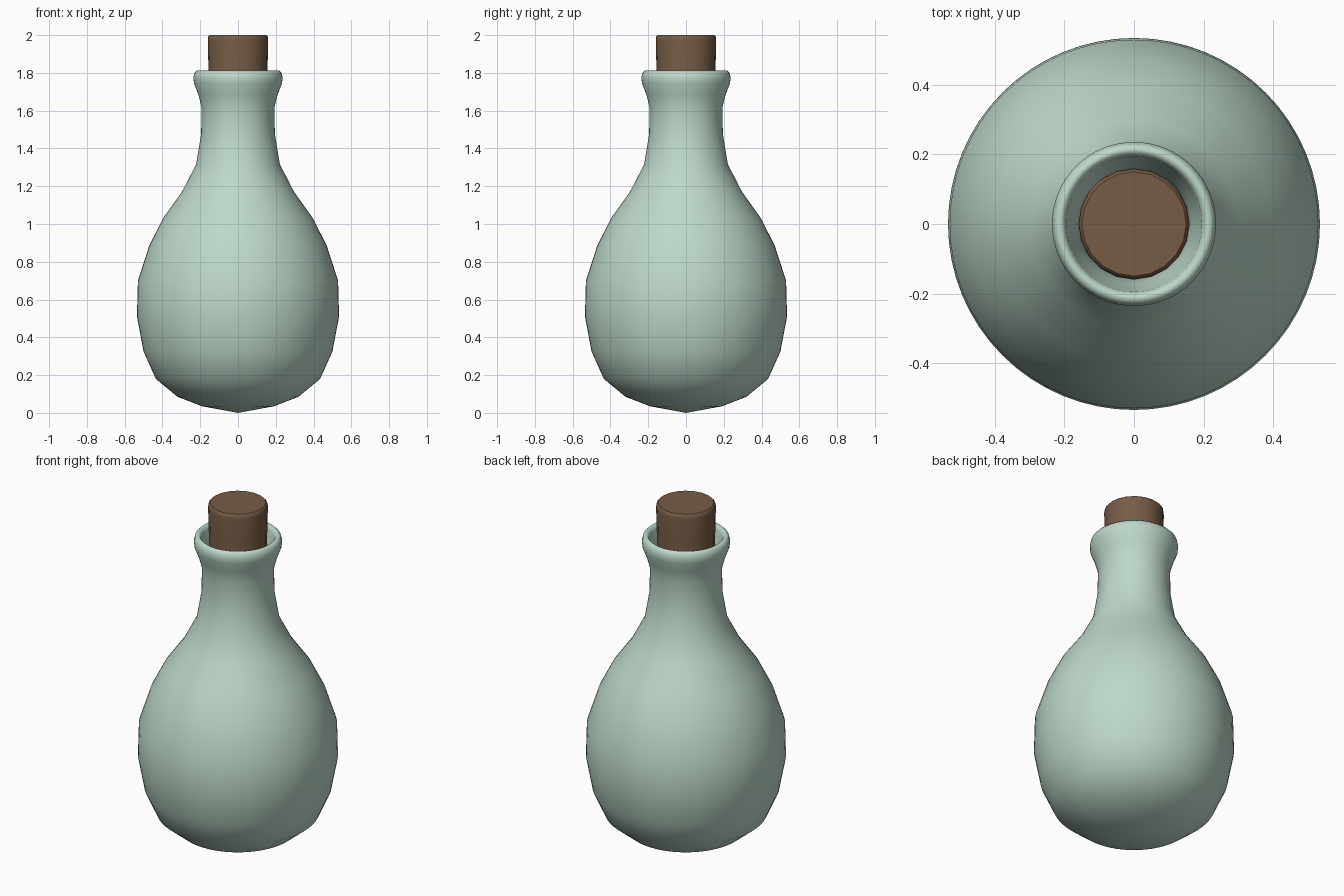
import bpy, math

cube = bpy.data.objects.get("Cube")
if cube:
    bpy.data.objects.remove(cube, do_unlink=True)


def material(name, color):
    mat = bpy.data.materials.new(name)
    mat.use_nodes = True
    mat.diffuse_color = (*color, 1)
    bsdf = mat.node_tree.nodes["Principled BSDF"]
    bsdf.inputs["Base Color"].default_value = (*color, 1)
    bsdf.inputs["Roughness"].default_value = 0.6
    return mat


def lathe(name, profile, sides, mat, angle):
    """Revolve an (r, z) profile around z; points with r = 0 become poles."""
    verts, rings, faces = [], [], []
    for r, z in profile:
        count = sides if r > 0 else 1
        start = len(verts)
        for i in range(count):
            a = 2 * math.pi * i / sides
            verts.append((r * math.cos(a), r * math.sin(a), z))
        rings.append([start + i % count for i in range(sides)])
    for low, high in zip(rings, rings[1:]):
        for i in range(sides):
            j = (i + 1) % sides
            quad = [low[i], low[j], high[j], high[i]]
            faces.append(list(dict.fromkeys(quad)))
    mesh = bpy.data.meshes.new(name)
    mesh.from_pydata(verts, [], faces)
    mesh.update()
    mesh.materials.append(mat)
    obj = bpy.data.objects.new(name, mesh)
    bpy.context.collection.objects.link(obj)
    bpy.ops.object.select_all(action="DESELECT")
    obj.select_set(True)
    bpy.context.view_layer.objects.active = obj
    bpy.ops.object.shade_smooth_by_angle(angle=math.radians(angle))
    return obj


glass = material("pale green glass", (0.51, 0.69, 0.585))
cork = material("brown cork", (0.18, 0.108, 0.06))

# Bottle: outer wall from the base up to the lip, then the inner wall back down
outer = [(0, 0), (0.19, 0.035), (0.32, 0.085), (0.435, 0.18), (0.5, 0.325),
         (0.535, 0.51), (0.53, 0.7), (0.47, 0.885), (0.397, 1.03),
         (0.297, 1.17), (0.222, 1.315), (0.195, 1.475), (0.193, 1.62),
         (0.21, 1.685), (0.233, 1.745), (0.236, 1.775), (0.23, 1.8),
         (0.217, 1.813)]
lip = [(0.203, 1.808), (0.195, 1.79), (0.19, 1.755), (0.172, 1.69)]
wall = 0.035
inner = [(max(r - wall, 0), z + (wall if z < 0.3 else 0))
         for r, z in reversed(outer[:13])]
lathe("bottle", outer + lip + inner, 64, glass, 80)

# Cork stopper, slightly tapered, with a small bevel on its top edge
lathe("cork_stopper",
      [(0, 1.55), (0.15, 1.55), (0.16, 1.975), (0.158, 1.992),
       (0.15, 2), (0, 2)], 20, cork, 40)
